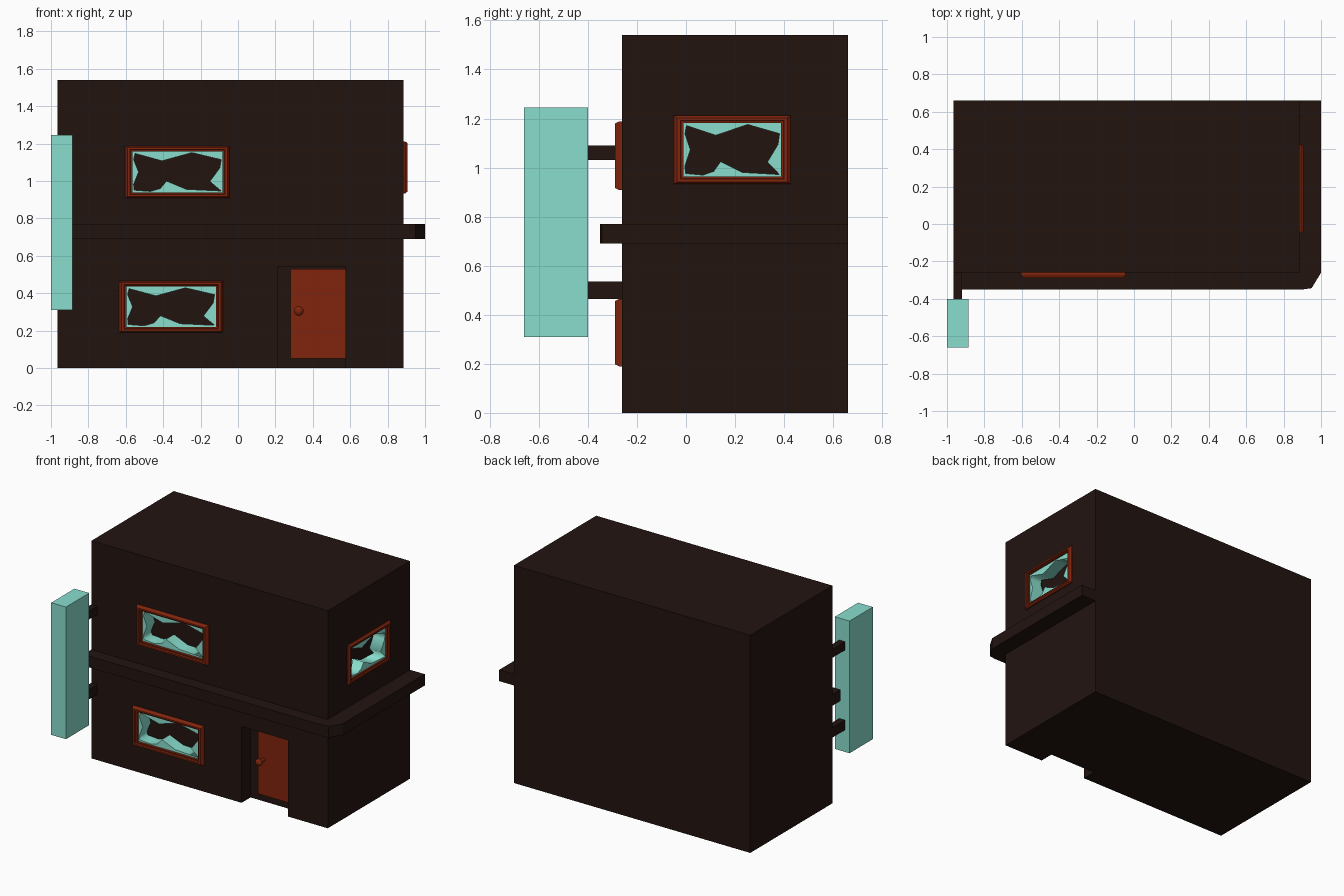
import bpy, bmesh
from mathutils import Matrix, Vector

if "Cube" in bpy.data.objects:
    bpy.data.objects.remove(bpy.data.objects["Cube"])


def mat(name, rgb):
    m = bpy.data.materials.new(name)
    m.diffuse_color = (*rgb, 1)
    m.use_nodes = True
    m.node_tree.nodes["Principled BSDF"].inputs["Base Color"].default_value = m.diffuse_color
    return m


DARK = mat("dark_wall", (0.016, 0.007, 0.005))
RUST = mat("rust_trim", (0.22, 0.018, 0.004))
TEAL = mat("teal_glass", (0.25, 0.73, 0.61))


def make(name, bm, m, matrix=Matrix()):
    bmesh.ops.recalc_face_normals(bm, faces=bm.faces)
    me = bpy.data.meshes.new(name)
    bm.to_mesh(me)
    bm.free()
    ob = bpy.data.objects.new(name, me)
    ob.matrix_world = matrix
    if m:
        me.materials.append(m)
    bpy.context.collection.objects.link(ob)
    return ob


def box(name, x, y, z, m, matrix=Matrix()):
    bm = bmesh.new()
    bmesh.ops.create_cube(bm, size=1)
    for v in bm.verts:
        v.co = Vector([(a + b) / 2 + c * (b - a) for (a, b), c in zip((x, y, z), v.co)])
    return make(name, bm, m, matrix)


def prism(name, pts, z0, z1, m):
    bm = bmesh.new()
    f = bm.faces.new([bm.verts.new((x, y, z0)) for x, y in pts])
    r = bmesh.ops.extrude_face_region(bm, geom=[f])
    bmesh.ops.translate(bm, vec=(0, 0, z1 - z0),
                        verts=[v for v in r["geom"] if isinstance(v, bmesh.types.BMVert)])
    return make(name, bm, m)


def cut(target, cutter):
    cutter.hide_render = True
    cutter.hide_set(True)
    mod = target.modifiers.new("cut", 'BOOLEAN')
    mod.operation, mod.solver, mod.object = 'DIFFERENCE', 'EXACT', cutter


# Building block with door recess
body = box("building", (-0.965, 0.885), (-0.26, 0.66), (0, 1.54), DARK)
cut(body, box("door_cutter", (0.21, 0.575), (-0.5, -0.16), (-0.2, 0.54), None))

# Door panel and knob
box("door", (0.28, 0.575), (-0.175, -0.155), (0.05, 0.53), RUST)
bm = bmesh.new()
face_front = Matrix(((1, 0, 0, 0.325), (0, 0, -1, -0.2), (0, 1, 0, 0.305), (0, 0, 0, 1)))
bmesh.ops.create_cone(bm, cap_ends=True, segments=12, radius1=0.012, radius2=0.012, depth=0.06)
bmesh.ops.create_uvsphere(bm, u_segments=12, v_segments=8, radius=0.026,
                          matrix=Matrix.Translation((0, 0, 0.03)) @ Matrix.Diagonal((1, 1, 0.7, 1)))
make("door_knob", bm, RUST, face_front)

# Ledge wrapping the front and right walls
prism("ledge", [(-0.965, -0.26), (-0.965, -0.35), (0.9, -0.35), (0.95, -0.343), (1.0, -0.26),
                (1.0, 0.66), (0.885, 0.66), (0.885, -0.26)], 0.69, 0.77, DARK)

# Hanging sign with two brackets
box("sign", (-1.0, -0.885), (-0.66, -0.40), (0.31, 1.245), TEAL)
for n, z in (("lower", (0.465, 0.535)), ("upper", (1.03, 1.09))):
    box(n + "_bracket", (-0.965, -0.92), (-0.405, -0.255), z, DARK)

# Jagged outline of the hole in the broken glass, as fractions of the opening
HOLE = [(.03, .95), (.33, .77), (.66, .97), (.985, .8), (.97, .6), (.86, .27), (.985, .04),
        (.6, .08), (.38, .28), (.31, .1), (.2, .03), (.02, .06), (.015, .2), (.07, .5), (.015, .8)]


def window(name, u, z, depth, M):
    sx, sz = 0.038, 0.03
    # Raised frame with chamfered outer edge
    bm = bmesh.new()
    rings = []
    for k, d in ((0, -0.005), (0, 0.4 * depth), (0.3, depth), (0.65, depth), (0.75, 0.6 * depth),
                 (1, 0.6 * depth), (1, -0.005)):
        a, b = u[0] + k * sx, u[1] - k * sx
        c, e = z[0] + k * sz, z[1] - k * sz
        rings.append([bm.verts.new((p, q, d)) for p, q in ((a, c), (b, c), (b, e), (a, e))])
    for r, s in zip(rings, rings[1:] + rings[:1]):
        for i in range(4):
            j = (i + 1) % 4
            bm.faces.new((r[i], r[j], s[j], s[i]))
    make(name + "_frame", bm, RUST, M)
    # Pocket behind the glass
    a, b, c, e = u[0] + sx, u[1] - sx, z[0] + sz, z[1] - sz
    cut(body, box(name + "_cutter", (a, b), (c, e), (-0.1, 0.1), None, M))
    # Thick broken glass
    cu = bpy.data.curves.new(name + "_glass", 'CURVE')
    cu.dimensions, cu.fill_mode, cu.extrude = '2D', 'BOTH', 0.045
    hole = [(a + p * (b - a), c + q * (e - c)) for p, q in HOLE]
    for pts in ([(a, c), (b, c), (b, e), (a, e)], hole):
        sp = cu.splines.new('POLY')
        sp.points.add(len(pts) - 1)
        for pt, (p, q) in zip(sp.points, pts):
            pt.co = (p, q, 0, 1)
        sp.use_cyclic_u = True
    ob = bpy.data.objects.new(name + "_glass", cu)
    ob.matrix_world = M @ Matrix.Translation((0, 0, -0.045))
    cu.materials.append(TEAL)
    bpy.context.collection.objects.link(ob)
    bpy.ops.object.select_all(action='DESELECT')
    ob.select_set(True)
    bpy.context.view_layer.objects.active = ob
    bpy.ops.object.convert(target='MESH')


# Windows: local x along the wall, local y up, local z outward
FRONT = Matrix(((1, 0, 0, 0), (0, 0, -1, -0.26), (0, 1, 0, 0), (0, 0, 0, 1)))
RIGHT = Matrix(((0, 0, 1, 0.885), (1, 0, 0, 0), (0, 1, 0, 0), (0, 0, 0, 1)))
window("lower_window", (-0.635, -0.08), (0.19, 0.465), 0.03, FRONT)
window("upper_window", (-0.603, -0.045), (0.908, 1.188), 0.03, FRONT)
window("side_window", (-0.048, 0.425), (0.933, 1.212), 0.02, RIGHT)
